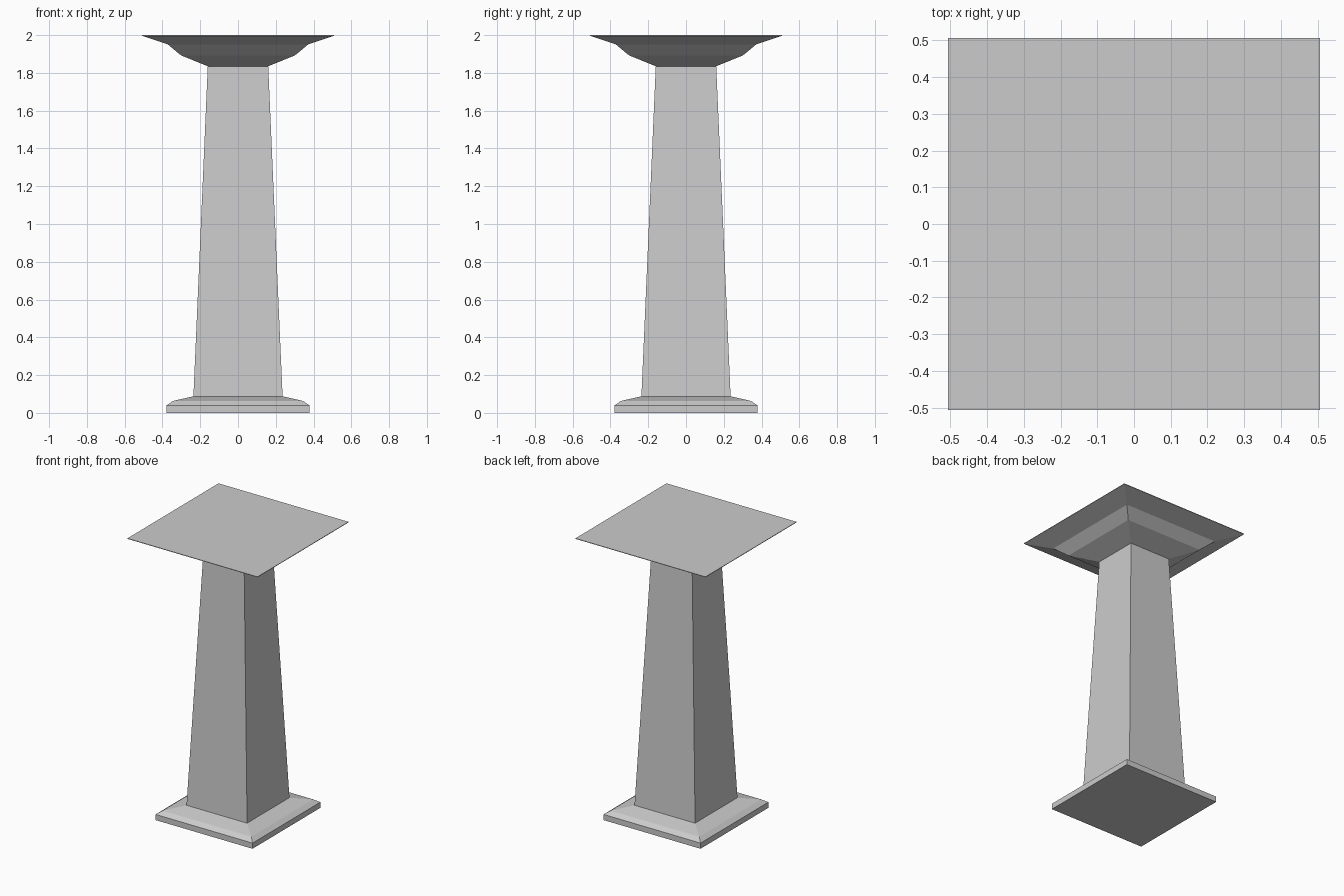
import bpy, bmesh

if "Cube" in bpy.data.objects:
    bpy.data.objects.remove(bpy.data.objects["Cube"])

def square_loft(name, profile):
    """Stack square rings from (half_width, z) pairs and cap both ends."""
    bm = bmesh.new()
    rings = []
    for h, z in profile:
        rings.append([bm.verts.new((sx * h, sy * h, z))
                      for sx, sy in ((-1, -1), (1, -1), (1, 1), (-1, 1))])
    for low, high in zip(rings, rings[1:]):
        for i in range(4):
            j = (i + 1) % 4
            bm.faces.new((low[i], low[j], high[j], high[i]))
    bm.faces.new(rings[0][::-1])
    bm.faces.new(rings[-1])
    mesh = bpy.data.meshes.new(name)
    bm.to_mesh(mesh)
    bm.free()
    obj = bpy.data.objects.new(name, mesh)
    bpy.context.collection.objects.link(obj)
    return obj

# Stepped plinth with a bevelled upper edge
square_loft("base", [(0.378, 0), (0.378, 0.04), (0.345, 0.063), (0.236, 0.088)])

# Tapered square column
square_loft("shaft", [(0.236, 0.088), (0.16, 1.835)])

# Flared capital with a thin flat top
square_loft("capital", [(0.16, 1.835), (0.302, 1.893), (0.372, 1.951),
                        (0.507, 1.996), (0.507, 2.0)])
